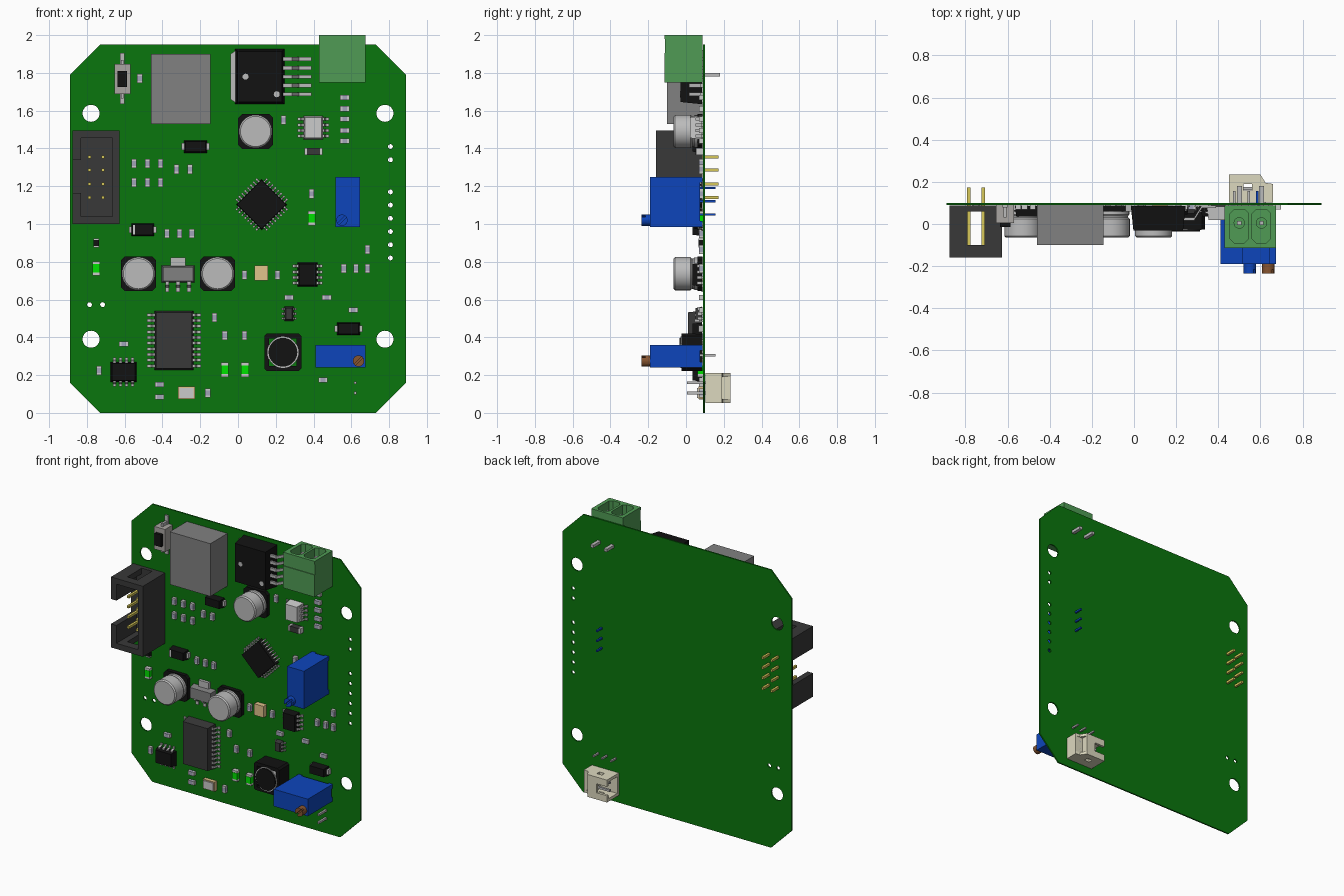
import bpy, bmesh
from math import pi, cos, sin, radians
from mathutils import Matrix, Vector

if "Cube" in bpy.data.objects:
    bpy.data.objects.remove(bpy.data.objects["Cube"])

# Parts are laid out on a flat board (x, y, height) and then stood upright facing -y
BOARD = Matrix.Translation((0, 0.09, 0)) @ Matrix.Rotation(pi / 2, 4, 'X')
XH = Matrix(((1, 0, 0, 0), (0, 0, 1, 0), (0, 1, 0, 0), (0, 0, 0, 1)))  # profile in x/height
I = Matrix.Identity(4)
COL = dict(board=(.003, .18, .004), terminal=(.08, .33, .09), blue=(.004, .06, .5), black=(.006, .006, .006),
           dark=(.04, .04, .04), grey=(.22, .22, .22), can=(.5, .5, .5), metal=(.5, .5, .5), chip=(.36, .37, .48),
           cream=(.72, .69, .52), gold=(.68, .58, .1), brown=(.24, .09, .03), led=(0, .75, 0),
           beige=(.75, .55, .26), white=(.62, .62, .62), button=(.4, .38, .36))
MAT = {}
for key, c in COL.items():
    MAT[key] = bpy.data.materials.new(key)
    MAT[key].diffuse_color = (*c, 1)


def emit(name, bm, mat, smooth=False):
    bm.transform(BOARD)
    bmesh.ops.recalc_face_normals(bm, faces=bm.faces)
    me = bpy.data.meshes.new(name)
    bm.to_mesh(me)
    bm.free()
    me.materials.append(MAT[mat])
    if smooth:
        me.shade_smooth()
        me.set_sharp_from_angle(angle=radians(35))
    bpy.context.collection.objects.link(bpy.data.objects.new(name, me))


def box(bm, x0, x1, y0, y1, h0, h1, taper=0, M=I):
    vs = bmesh.ops.create_cube(bm, size=1)['verts']
    for v in vs:
        t = taper if v.co.z > 0 else 0
        x = x1 - t if v.co.x > 0 else x0 + t
        y = y1 - t if v.co.y > 0 else y0 + t
        v.co = M @ Vector((x, y, h1 if v.co.z > 0 else h0))


def boxes(name, mat, *dims):
    bm = bmesh.new()
    for d in dims:
        box(bm, *d)
    emit(name, bm, mat)


def plate(bm, loops, h0, h1, M=I):
    edges = []
    for loop in loops:
        vs = [bm.verts.new((x, y, h0)) for x, y in loop]
        edges += [bm.edges.new((vs[i - 1], vs[i])) for i in range(len(vs))]
    res = bmesh.ops.triangle_fill(bm, edges=edges, use_beauty=True)
    faces = [g for g in res['geom'] if isinstance(g, bmesh.types.BMFace)]
    verts = list({v for f in faces for v in f.verts})
    ext = bmesh.ops.extrude_face_region(bm, geom=faces, use_keep_orig=True)
    top = [g for g in ext['geom'] if isinstance(g, bmesh.types.BMVert)]
    bmesh.ops.translate(bm, verts=top, vec=(0, 0, h1 - h0))
    bmesh.ops.transform(bm, verts=verts + top, matrix=M)


def circle(x, y, r, n):
    return [(x + r * cos(2 * pi * i / n), y + r * sin(2 * pi * i / n)) for i in range(n)]


def chamfered(x, y, w, l, c):
    return [(x - w + c, y - l), (x + w - c, y - l), (x + w, y - l + c), (x + w, y + l - c),
            (x + w - c, y + l), (x - w + c, y + l), (x - w, y + l - c), (x - w, y - l + c)]


def lathe(bm, x, y, prof, n=32):
    rings = [[bm.verts.new((px, py, h)) for px, py in circle(x, y, r, n)] for r, h in prof]
    for a, b in zip(rings, rings[1:]):
        for i in range(n):
            bm.faces.new((a[i - 1], a[i], b[i], b[i - 1]))
    bm.faces.new(rings[0])
    bm.faces.new(rings[-1])


def lead(bm, M, v, u0, u1, h, w, t=.008):
    d = u1 - u0
    path = [(u0 - .006, h), (u0 + .3 * d, h), (u0 + .55 * d, .001), (u1, .001)]
    prof = path + [(u, z + t) for u, z in reversed(path)]
    plate(bm, [prof], v - w / 2, v + w / 2, M @ XH)


def chip_ic(name, mat, x, y, w, l, h, n, pitch, reach, rot=0, sides=2, lw=.016, taper=.008):
    R = Matrix.Translation((x, y, 0)) @ Matrix.Rotation(rot, 4, 'Z')
    bm = bmesh.new()
    box(bm, -w / 2, w / 2, -l / 2, l / 2, .006, h, taper, R)
    emit(name + "_body", bm, mat)
    bm = bmesh.new()
    for s in range(sides):
        for i in range(n):
            lead(bm, R @ Matrix.Rotation(2 * pi * s / sides, 4, 'Z'), (i - (n - 1) / 2) * pitch,
                 w / 2 - taper / 2, reach, h * .45, lw)
    emit(name + "_leads", bm, 'metal')


def two_terminal(name, mat, spots, length, width, h, end):
    body, ends = bmesh.new(), bmesh.new()
    for x, y, rot in spots:
        R = Matrix.Translation((x, y, 0)) @ Matrix.Rotation(rot, 4, 'Z')
        a, b = length / 2, width / 2
        box(body, end - a, a - end, -b, b, 0, h, 0, R)
        for s in (-1, 1):
            box(ends, *sorted((s * a, s * (a - end))), -b, b, 0, h * .93, 0, R)
    emit(name + "_bodies", body, mat)
    emit(name + "_ends", ends, 'white')


# Circuit board with mounting holes and vias
holes = [circle(x, z, .045, 32) for x in (-.778, .778) for z in (.39, 1.586)]
holes += [circle(.807, z, .013, 12) for z in (1.41, 1.34, 1.17, 1.10, 1.03, .96, .89, .82)]
holes += [circle(x, .573, .013, 12) for x in (-.786, -.717)]
bm = bmesh.new()
plate(bm, [chamfered(0, .975, .89, .975, .16)] + holes, -.01, 0)
emit("circuit_board", bm, 'board')

# Reset button
boxes("button_body", 'button', (-.655, -.57, 1.687, 1.846, 0, .085))
boxes("button_leads", 'metal', (-.625, -.6, 1.634, 1.905, 0, .012), (-.62, -.605, 1.665, 1.868, 0, .06))
boxes("button_plunger", 'black', (-.637, -.587, 1.725, 1.81, .08, .105))

# Relay block
boxes("relay_block", 'grey', (-.46, -.145, 1.53, 1.9, 0, .19))

# Power regulator with tab and five leads
bm = bmesh.new()
box(bm, -.015, .245, 1.634, 1.926, .005, .12, .012)
emit("regulator_body", bm, 'black')
bm = bmesh.new()
plate(bm, [[(-.01, 1.64), (-.01, 1.92), (-.04, 1.9), (-.04, 1.66)]], 0, .03)
for i in range(5):
    lead(bm, I, 1.687 + i * .0465, .24, .39, .06, .02, .014)
for x, z in ((.04, 1.78), (.205, 1.687)):
    plate(bm, [circle(x, z, .016, 16)], .115, .121)
emit("regulator_tab_and_leads", bm, 'metal')

# Screw terminal, open at the top with two cavities
bm = bmesh.new()
box(bm, .43, .675, 1.75, 1.84, .003, .205)
rect = lambda a, b, c, d: [(a, c), (b, c), (b, d), (a, d)]
plate(bm, [rect(.43, .675, .003, .2), chamfered(.5, .1, .044, .08, .02),
           chamfered(.605, .1, .044, .08, .02)], 1.84, 2, XH)
box(bm, .43, .675, 1.84, 1.905, .198, .205)
box(bm, .43, .675, 1.98, 2, .198, .203)
for x in (.5, .605):
    plate(bm, [circle(x, .085, .027, 20)], 1.84, 1.92, XH)
emit("terminal_housing", bm, 'terminal')
boxes("terminal_pins", 'metal', *[(x - .012, x + .012, 1.78, 1.8, -.09, .01) for x in (.5, .605)],
      *[(x - .01, x + .01, 1.84, 1.97, .075, .095) for x in (.5, .605)])

# Electrolytic capacitors
base, can = bmesh.new(), bmesh.new()
for x, z in ((.093, 1.49), (-.527, .737), (-.108, .737)):
    plate(base, [chamfered(x, z, .092, .092, .02)], .003, .03)
    lathe(can, x, z, [(.086, .03), (.086, .045), (.08, .052), (.08, .058), (.088, .066), (.088, .147), (.08, .155)])
emit("capacitor_bases", base, 'black')
emit("capacitor_cans", can, 'can', True)

# Shrouded pin header with key notch on its outer side
bm = bmesh.new()
for z in (1.0, 1.455):
    plate(bm, [rect(-.875, -.627, .003, .25), rect(-.79, -.71, .03, .19)], z, z + .04, XH)
box(bm, -.875, -.627, 1.0, 1.495, .003, .03)
box(bm, -.665, -.627, 1.0, 1.495, .003, .25)
box(bm, -.875, -.832, 1.0, 1.165, .003, .25)
box(bm, -.875, -.832, 1.34, 1.495, .003, .25)
emit("header_shroud", bm, 'dark')
boxes("header_pins", 'gold', *[(x - .008, x + .008, z - .008, z + .008, -.083, .19)
                               for x in (-.785, -.715) for z in (1.355, 1.285, 1.213, 1.14)])


# Multi-turn trimmers
def trimmer(name, x0, x1, z0, z1, sx, sz, screw, pins, pin_mat):
    feet = [(a, b, c, d, .003, .03) for a, b in ((x0, x0 + .03), (x1 - .03, x1))
            for c, d in ((z0, z0 + .03), (z1 - .03, z1))]
    boxes(name + "_body", 'blue', (x0, x1, z0, z1, .015, .28), *feet)
    bm = bmesh.new()
    r = .03
    slot = [(sx + r * cos(a), sz + r * sin(a)) for a in [radians(45 + 10 + i * 20) for i in range(9)]]
    other = [(2 * sx - x, 2 * sz - y) for x, y in slot]
    plate(bm, [slot], .3, .325)
    plate(bm, [other], .3, .325)
    plate(bm, [circle(sx, sz, r, 24)], .275, .305)
    emit(name + "_screw", bm, screw)
    boxes(name + "_pins", pin_mat, *[(x - .006, x + .006, z - .006, z + .006, -.067, .02) for x, z in pins])


trimmer("upper_trimmer", .515, .645, .985, 1.25, .55, 1.02, 'blue', [(.585, z) for z in (1.05, 1.12, 1.19)], 'blue')
trimmer("lower_trimmer", .41, .675, .24, .36, .638, .275, 'brown', [(x, .305) for x in (.475, .545, .61)], 'metal')

# Integrated circuits
chip_ic("microcontroller", 'black', .125, 1.103, .19, .19, .045, 8, .0215, .118, pi / 4, 4, .01, .004)
chip_ic("optocoupler", 'white', .398, 1.51, .105, .125, .07, 4, .03, .083)
chip_ic("amplifier", 'black', .368, .732, .105, .128, .055, 4, .03, .08)
chip_ic("driver", 'dark', -.339, .384, .207, .313, .08, 10, .03, .142)
chip_ic("small_logic", 'dark', .27, .525, .05, .075, .04, 3, .025, .04, lw=.011)
chip_ic("transceiver", 'black', -.606, .217, .105, .138, .055, 4, .032, .077, pi / 2)

# Three-legged regulator with cooling tab
chip_ic("small_regulator", 'grey', -.317, .735, .09, .175, .055, 3, .058, .095, -pi / 2, 1, .02)
boxes("small_regulator_tab", 'metal', (-.357, -.277, .77, .822, 0, .02))

# Power inductor: square frame around a drum core
bm = bmesh.new()
plate(bm, [chamfered(.238, .321, .098, .098, .012), rect(.165, .311, .248, .394)], .003, .115)
emit("inductor_frame", bm, 'black')
for nm, mat, r, h in (("inductor_ring", 'metal', .083, .118), ("inductor_core", 'black', .076, .125)):
    bm = bmesh.new()
    lathe(bm, .238, .321, [(r, .003), (r, h)])
    emit(nm, bm, mat, True)

# Crystals
boxes("tantalum_chip", 'beige', (.087, .16, .7, .78, 0, .035))
boxes("crystal_base", 'beige', (-.317, -.228, .073, .14, 0, .025))
boxes("crystal_lid", 'white', (-.31, -.235, .08, .133, .02, .032))

# Small resistors and capacitors
V = pi / 2
upright = [(-.52, 1.77), (.24, 1.55), (.39, 1.16), (-.325, 1.29), (-.255, 1.29), (.035, .73), (.21, .73),
           (.685, .865), (-.07, .41), (.035, .41), (-.735, .225), (-.125, .505), (-.16, .105)]
upright += [(x, z) for x in (-.55, -.48, -.41) for z in (1.32, 1.22)]
upright += [(x, .95) for x in (-.375, -.31, -.245)] + [(x, .765) for x in (.56, .625, .685)]
flat = [(.565, z) for z in (1.67, 1.61, 1.555, 1.495, 1.44)]
flat += [(.27, .61), (.47, .61), (.61, .545), (-.605, .365), (-.415, .15), (-.415, .085), (.45, .175)]
two_terminal("passive", 'chip', [(x, z, V) for x, z in upright] + [(x, z, 0) for x, z in flat], .048, .027, .022, .011)

# Indicator lights and diodes
two_terminal("indicator", 'led', [(x, z, V) for x, z in ((.39, 1.03), (-.75, .765), (-.07, .228), (.037, .228))],
             .075, .04, .03, .015)
two_terminal("small_diode", 'black', [(-.75, .9, V)], .048, .03, .025, .008)
two_terminal("signal_diode", 'dark', [(.4, 1.383, 0)], .095, .038, .04, .014)
for i, (x, z) in enumerate(((-.225, 1.41), (-.505, .97), (.585, .445))):
    bm = bmesh.new()
    box(bm, x - .06, x + .06, z - .033, z + .033, .004, .055, .006)
    emit(f"power_diode_{i}", bm, 'black')
    boxes(f"power_diode_leads_{i}", 'metal', (x - .073, x + .073, z - .018, z + .018, 0, .025))
boxes("diode_band", 'white', (-.555, -.545, .945, .995, .05, .0565))

# Right-angle plug on the back, opening sideways toward -x
bm = bmesh.new()
side = [(.45, -.012), (.66, -.012), (.66, -.1), (.625, -.105), (.6, -.145), (.45, -.145)]
for z in (.053, .19):
    plate(bm, [side, rect(.52, .56, -.1, -.07)], z, z + .02, XH)
box(bm, .45, .66, .053, .21, -.03, -.012)
box(bm, .58, .66, .053, .21, -.1, -.012)
box(bm, .58, .6, .053, .21, -.145, -.1)
for a, b in ((.053, .1), (.163, .21)):
    box(bm, .45, .6, a, b, -.145, -.127)
box(bm, .53, .6, .1, .163, -.145, -.127)
emit("plug_housing", bm, 'cream')
boxes("plug_pins", 'metal', *[d for z in (.105, .16) for d in
      ((.613, .627, z - .007, z + .007, -.1, .085), (.47, .627, z - .007, z + .007, -.085, -.071))])

for m in bpy.data.materials:
    if m.users and not m.is_grease_pencil:
        m.use_nodes = True
        m.node_tree.nodes["Principled BSDF"].inputs["Base Color"].default_value = m.diffuse_color
